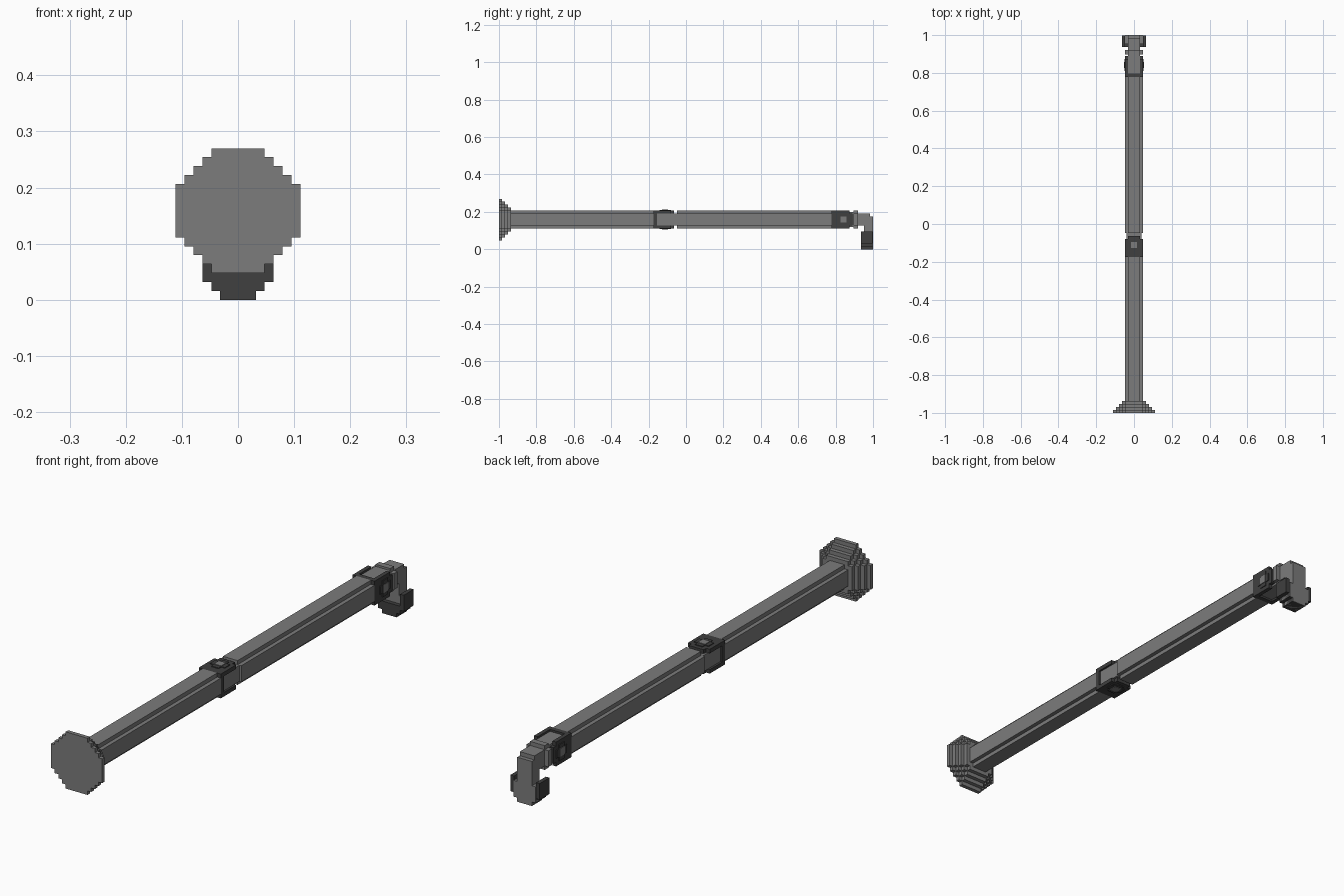
import bpy, bmesh
from mathutils import Vector

if "Cube" in bpy.data.objects:
    bpy.data.objects.remove(bpy.data.objects["Cube"])

V = 2 / 126          # one grid step of the stepped style
CZ = 10              # arm axis height, in steps


def material(name, c):
    m = bpy.data.materials.new(name)
    m.diffuse_color = (c, c, c, 1)
    m.use_nodes = True
    m.node_tree.nodes["Principled BSDF"].inputs["Base Color"].default_value = m.diffuse_color
    return m


GREY = material("mid grey", 0.2)
DARK = material("dark grey", 0.05)


def prism(name, rows, a, b, place, mat):
    """Stepped outline, rows = (half width, low, high), extruded from a to b.
    place maps (width, height, depth) to model steps."""
    right = []
    for w, lo, hi in rows:
        right += [(w, lo), (w, hi)]
    outline = right + [(-w, h) for w, h in reversed(right)]
    bm = bmesh.new()
    face = bm.faces.new([bm.verts.new(Vector(place(w, h, a)) * V) for w, h in outline])
    ext = bmesh.ops.extrude_face_region(bm, geom=[face])
    top = [g for g in ext["geom"] if isinstance(g, bmesh.types.BMVert)]
    move = (Vector(place(0, 0, b)) - Vector(place(0, 0, a))) * V
    bmesh.ops.translate(bm, verts=top, vec=move)
    bmesh.ops.recalc_face_normals(bm, faces=bm.faces)
    me = bpy.data.meshes.new(name)
    bm.to_mesh(me)
    bm.free()
    me.materials.append(mat)
    ob = bpy.data.objects.new(name, me)
    bpy.context.collection.objects.link(ob)
    return ob


def along_y(w, h, d):
    return (w, d, CZ + h)


def octagon(r, flat):
    """Rows of a stepped octagon with radius r and a flat of +-flat."""
    rows = [(flat + i, -r + i, -r + i + 1) for i in range(r - flat)]
    return rows + [(r, -flat, flat)] + [(w, -hi, -lo) for w, lo, hi in reversed(rows)]


def box(name, x, y0, y1, z0, z1, mat, x0=None):
    lo = -x if x0 is None else x0
    mid, half = (lo + x) / 2, (x - lo) / 2
    return prism(name, [(half, z0, z1)], y0, y1, lambda w, h, d: (mid + w, d, h), mat)


def joint(name, y, tongue_end, turned):
    """Fork with two rounded cheeks, a tongue and a ringed pin."""
    def place(w, h, d):          # cheeks face z, or x when turned
        return (d, y + h, CZ + w) if turned else (w, y + h, CZ + d)
    prism(name + "_fork_base", [(3, -4, -2.8)], -3, 3, place, DARK)
    for side, s in (("a", 1), ("b", -1)):
        prism(name + "_cheek_" + side, [(3, -2.8, 2), (2, 2, 3)], s * 2, s * 3, place, DARK)
        prism(name + "_pin_ring_" + side, octagon(2, 1), s * 3, s * 3.2, place, DARK)
        prism(name + "_pin_cap_" + side, [(1, -1, 1)], s * 3.2, s * 3.35, place, GREY)
    prism(name + "_tongue", [(2.5, -2.8, tongue_end)], -2, 2, place, GREY)


# round base plate tapering in layers
for i in range(4):
    prism("base_plate_%d" % (i + 1), octagon(7 - i, 3), -63 + i, -62 + i, along_y, GREY)

# two arm tubes with notched corners
prism("lower_tube", octagon(3, 2), -59, -11, along_y, GREY)
prism("upper_tube", octagon(3, 2), -3, 49, along_y, GREY)

# elbow and wrist joints
joint("elbow", -7, 4, False)
joint("wrist", 53, 4, True)

# wrist collar and bent neck
prism("wrist_collar", octagon(3, 2), 56.5, 58, along_y, GREY)
box("neck", 2, 58, 60, 8, 12, GREY)
prism("neck_bend", [(2, 4, 11), (2, 11, 12)], 60, 62, lambda w, h, d: (w, d, h), GREY)
box("neck_drop", 2, 62, 63, 4, 11, GREY)

# cupped end piece: dark cradle with a grey rounded face
cup = [(2, 0, 1), (3, 1, 2), (4, 2, 3)]
prism("cup_bottom", cup, 59, 62.8, lambda w, h, d: (w, d, h), DARK)
for side, s in (("right", 1), ("left", -1)):
    a, b = sorted((s * 3, s * 4))
    box("cup_side_" + side, b, 59, 62.8, 3, 6, DARK, a)
prism("cup_face", [(2, 0, 1), (3, 1, 5), (2, 5, 6)], 60, 63, lambda w, h, d: (w, d, h), GREY)
